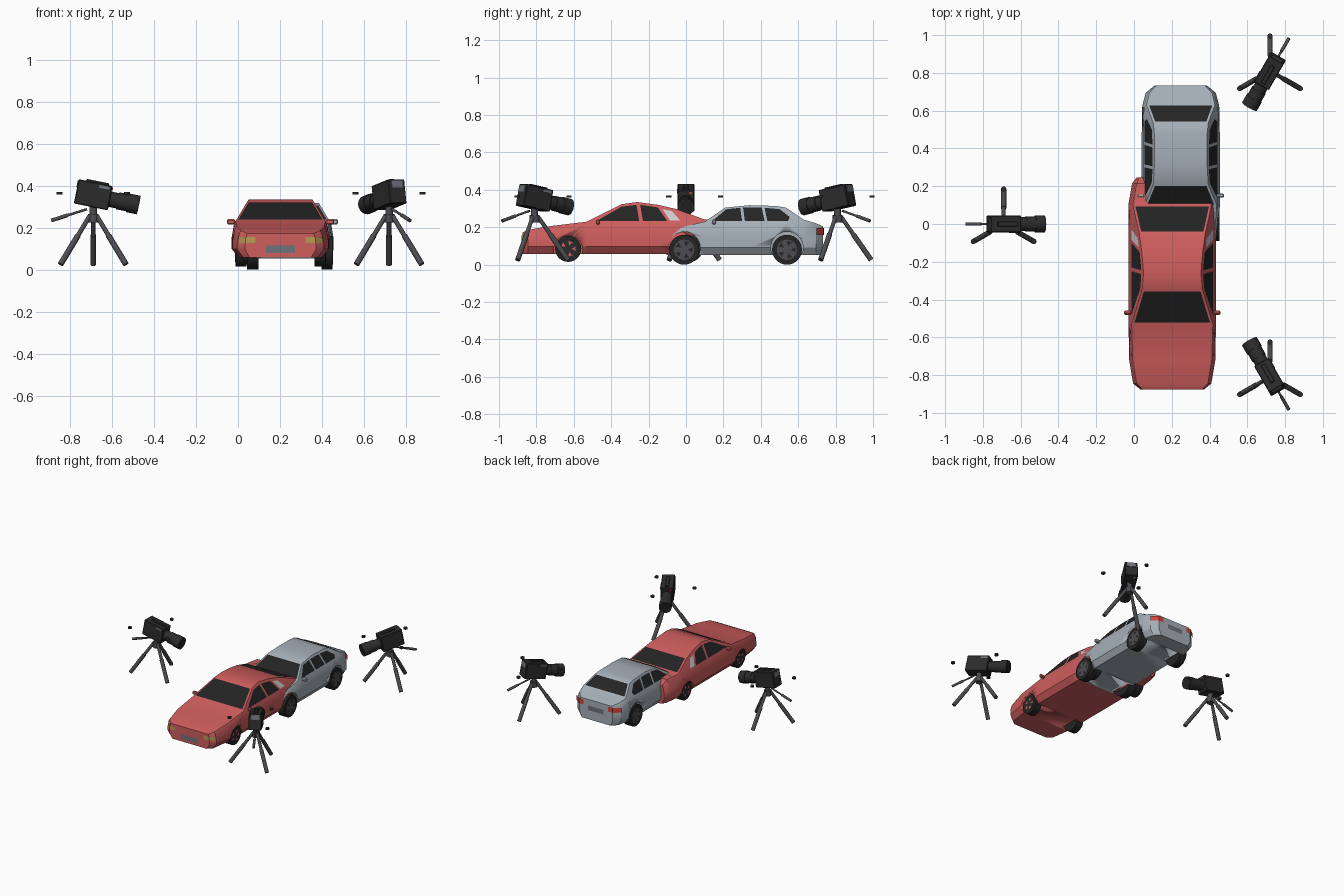
import bpy, bmesh
from math import radians, cos, sin, pi
from mathutils import Matrix, Vector

if "Cube" in bpy.data.objects:
    bpy.data.objects.remove(bpy.data.objects["Cube"])


def material(name, r, g, b):
    m = bpy.data.materials.new(name)
    m.use_nodes = True
    m.diffuse_color = (r, g, b, 1)
    m.node_tree.nodes["Principled BSDF"].inputs["Base Color"].default_value = (r, g, b, 1)
    return m


RED = material("red paint", .62, .11, .11)
SILVER = material("silver paint", .38, .43, .48)
GLASS = material("dark glass", .017, .017, .017)
TYRE = material("tyre black", .018, .018, .018)
BLACK = material("camera black", .025, .025, .025)
METAL = material("tripod grey", .075, .075, .085)
PLATE = material("plate grey", .16, .17, .2)
LAMP = material("amber lamp", .5, .32, .09)
TAIL = material("tail lamp red", .65, .06, .05)
PALE = material("pale grey", .6, .6, .62)


def make(name, bm, mat, matrix=Matrix(), smooth=True):
    bmesh.ops.recalc_face_normals(bm, faces=bm.faces)
    me = bpy.data.meshes.new(name)
    bm.to_mesh(me)
    bm.free()
    me.materials.append(mat)
    ob = bpy.data.objects.new(name, me)
    bpy.context.collection.objects.link(ob)
    ob.matrix_world = matrix
    if smooth:
        bpy.ops.object.select_all(action='DESELECT')
        ob.select_set(True)
        bpy.context.view_layer.objects.active = ob
        bpy.ops.object.shade_smooth_by_angle(angle=radians(30))
    return ob


def add_rod(bm, a, b, r, sides=16):
    a, b = Vector(a), Vector(b)
    rot = (b - a).to_track_quat('Z', 'Y').to_matrix().to_4x4()
    bmesh.ops.create_cone(bm, cap_ends=True, segments=sides, radius1=r, radius2=r,
                          depth=(b - a).length, matrix=Matrix.Translation((a + b) / 2) @ rot)


def rods(name, items, mat, matrix=Matrix(), sides=16):
    bm = bmesh.new()
    for a, b, r in items:
        add_rod(bm, a, b, r, sides)
    return make(name, bm, mat, matrix)


def box(name, centre, size, mat, matrix=Matrix(), bevel=0):
    bm = bmesh.new()
    bmesh.ops.create_cube(bm, size=1, matrix=Matrix.Translation(centre) @ Matrix.Diagonal((*size, 1)))
    if bevel:
        bmesh.ops.bevel(bm, geom=bm.edges[:], offset=bevel, segments=1, affect='EDGES')
    return make(name, bm, mat, matrix, False)


def panes(name, polygons, mat, matrix):
    bm = bmesh.new()
    for poly in polygons:
        bm.faces.new([bm.verts.new(p) for p in poly])
    return make(name, bm, mat, matrix, False)


def strip(name, points, low, high, mat, matrix, mirror=True):
    polys = []
    for side in ((1, -1) if mirror else (1,)):
        for (x, y), (u, v) in zip(points, points[1:]):
            polys.append([(x * side, y, low), (u * side, v, low), (u * side, v, high), (x * side, y, high)])
    panes(name, polys, mat, matrix)


LEAN = .6  # inward lean of the cabin sides


def top_width(s):
    return s[1] * .95 - LEAN * (s[3] - s[2])


def car(name, cx, stations, floor, paint, wheels, radius, wheel_x, screens, windows, cabin, belt):
    """Loft a body through stations of (y, half width, belt z, top z)."""
    m = Matrix.Translation((cx, 0, 0))
    bm = bmesh.new()
    rings = []
    for s in stations:
        y, w, zb, zt = s
        half = [(w * .86, floor), (w, floor + .04), (w, zb * .7), (w * .95, zb), (top_width(s), zt)]
        loop = half + [(-x, z) for x, z in reversed(half)]
        rings.append([bm.verts.new((x, y, z)) for x, z in loop])
    for a, b in zip(rings, rings[1:]):
        for i in range(len(a)):
            j = (i + 1) % len(a)
            bm.faces.new((a[i], a[j], b[j], b[i]))
    bm.faces.new(rings[0])
    bm.faces.new(rings[-1])
    body = make(name + "_body", bm, paint, m)

    # wheel arches
    spots = [(side, y) for y in wheels for side in (1, -1)]
    cutter = rods("arch_cutter", [((s * (wheel_x - .05), y, radius + .01), (s * .4, y, radius + .01), radius + .006)
                                  for s, y in spots], paint, m, 28)
    mod = body.modifiers.new("arches", 'BOOLEAN')
    mod.operation, mod.solver, mod.object = 'DIFFERENCE', 'EXACT', cutter
    bpy.context.view_layer.objects.active = body
    bpy.ops.object.modifier_apply(modifier=mod.name)
    bpy.data.objects.remove(cutter)

    # wheels with five coloured gaps between the spokes
    h = radius + (.015 if paint == RED else 0)
    rods(name + "_tyres", [((s * (wheel_x - .027), y, h), (s * (wheel_x + .027), y, h), radius)
                           for s, y in spots], TYRE, m, 28)
    rods(name + "_rims", [((s * wheel_x, y, h), (s * (wheel_x + .029), y, h), radius * .68)
                          for s, y in spots], METAL if paint == SILVER else BLACK, m, 24)
    gaps = []
    for s, y in spots:
        for k in range(5):
            def at(r, turn):
                t = 2 * pi * k / 5 + turn
                return (s * (wheel_x + .031), y + radius * r * cos(t), h + radius * r * sin(t))
            gaps.append([at(.25, 0), at(.6, -.3), at(.6, .3)])
    panes(name + "_wheel_gaps", gaps, paint if paint == RED else TYRE, m)

    # windscreen and rear window
    polys = []
    for i in screens:
        a, b = stations[i], stations[i + 1]
        out = Vector((0, a[3] - b[3], b[1 - 1] - a[0])).normalized() * .004
        corner = []
        for s, t in ((-1, .06), (1, .06), (1, .94), (-1, .94)):
            x = top_width(a) * (1 - t) + top_width(b) * t - .012
            corner.append(Vector((s * x, a[0] + (b[0] - a[0]) * t, a[3] + (b[3] - a[3]) * t)) + out)
        polys.append(corner)
    panes(name + "_screens", polys, GLASS, m)

    # side windows
    for label, shapes, mat in windows:
        panes(name + label, [[(s * (cabin * .95 - LEAN * (z - belt) + .003), y, z) for y, z in shape]
                             for shape in shapes for s in (1, -1)], mat, m)
    # mirrors
    for s, side in ((1, "left"), (-1, "right")):
        y = windows[0][1][0][0][0] + .01
        box(f"{name}_{side}_mirror", (s * (cabin + .003), y, belt + .008), (.04, .022, .026), paint, m, .006)
    return m


# red saloon
saloon = [(-.875, .17, .165, .172), (-.845, .207, .172, .186), (-.72, .228, .195, .207),
          (-.53, .2325, .22, .23), (-.345, .2325, .22, .323), (-.26, .2325, .22, .335),
          (-.15, .2325, .22, .32), (-.05, .2325, .22, .297), (.1, .2325, .22, .241),
          (.215, .213, .215, .238), (.245, .19, .19, .2)]
m = car("saloon", .2025, saloon, .058, RED, (-.63, .02), .07, .188, (3, 7),
        [("_side_windows", [[(-.48, .233), (-.345, .31), (-.265, .32), (-.25, .233)],
                            [(-.23, .233), (-.245, .32), (-.15, .306), (-.1, .233)]], GLASS),
         ("_quarter_panes", [[(-.085, .235), (-.125, .297), (-.075, .287), (-.03, .235)]], PALE)], .2325, .22)
strip("saloon_headlamps", [(.12, -.879), (.166, -.879), (.2, -.852)], .127, .155, LAMP, m)
strip("saloon_front_plate", [(-.07, -.88), (.07, -.88)], .08, .115, PLATE, m, False)

# silver estate
estate = [(-.105, .16, .14, .15), (-.075, .195, .16, .178), (0, .203, .19, .207), (.1, .207, .22, .23),
          (.21, .207, .22, .305), (.34, .207, .22, .318), (.48, .207, .22, .314), (.535, .207, .22, .305),
          (.63, .203, .22, .24), (.695, .185, .205, .222), (.732, .14, .198, .204)]
m = car("estate", .2475, estate, .053, SILVER, (-.01, .54), .08, .177, (3, 7),
        [("_side_windows", [[(.14, .233), (.215, .296), (.29, .304), (.3, .233)],
                            [(.315, .233), (.305, .305), (.405, .305), (.42, .233)],
                            [(.435, .233), (.42, .304), (.5, .297), (.555, .255), (.545, .233)]], GLASS)],
        .207, .22)
strip("estate_tail_lamps", [(.105, .737), (.142, .736), (.19, .699)], .158, .195, TAIL, m)
strip("estate_rear_plate", [(-.065, .737), (.065, .737)], .125, .16, PLATE, m, False)


# film cameras on tripods, aimed at the cars
def film_camera(name, x, y, yaw):
    base = Matrix.Translation((x, y, 0))
    legs, collars, pads = [], [], []
    for deg in (90, 210, 330):
        d = Vector((cos(radians(deg)), sin(radians(deg)), 0))
        top, foot = d * .02 + Vector((0, 0, .255)), d * .18 + Vector((0, 0, .025))
        mid = top.lerp(foot, .4)
        legs += [(top, mid, .011), (mid, foot, .014)]
        pads.append((d * .185 + Vector((0, 0, .359)), d * .185 + Vector((0, 0, .371)), .014))
    rods(name + "_tripod_legs", legs, METAL, base)
    rods(name + "_leg_pads", pads, BLACK, base)
    rods(name + "_tripod_head", [((0, 0, .225), (0, 0, .265), .026), ((0, 0, .265), (0, 0, .305), .018)], METAL, base)
    turn = base @ Matrix.Rotation(radians(yaw), 4, 'Z')
    rods(name + "_pan_arm", [((-.03, 0, .288), (-.12, 0, .26), .006), ((-.12, 0, .26), (-.2, 0, .234), .009)],
         METAL, turn)
    tilt = turn @ Matrix.Translation((0, 0, .357)) @ Matrix.Rotation(radians(11.5), 4, 'Y')
    box(name + "_body", (0, 0, 0), (.165, .09, .118), BLACK, tilt, .004)
    rods(name + "_lens", [((.08, 0, -.005), (.125, 0, -.005), .037), ((.12, 0, -.005), (.17, 0, -.005), .041),
                          ((.17, 0, -.005), (.222, 0, -.005), .045)], BLACK, tilt, 24)
    rods(name + "_lens_glass", [((.21, 0, -.005), (.2235, 0, -.005), .035)], GLASS, tilt, 24)
    box(name + "_top_handle", (.01, 0, .062), (.11, .025, .012), BLACK, tilt, .003)
    box(name + "_rear_screen", (-.083, 0, .035), (.006, .06, .035), PLATE, tilt)
    box(name + "_side_panel", (.045, -.046, .045), (.05, .004, .014), PLATE, tilt)
    box(name + "_record_light", (.084, .025, .045), (.005, .012, .01), TAIL, tilt)


film_camera("side_camera", -.69, 0, 0)
film_camera("front_camera", .72, -.81, 120)
film_camera("back_camera", .72, .81, 240)
